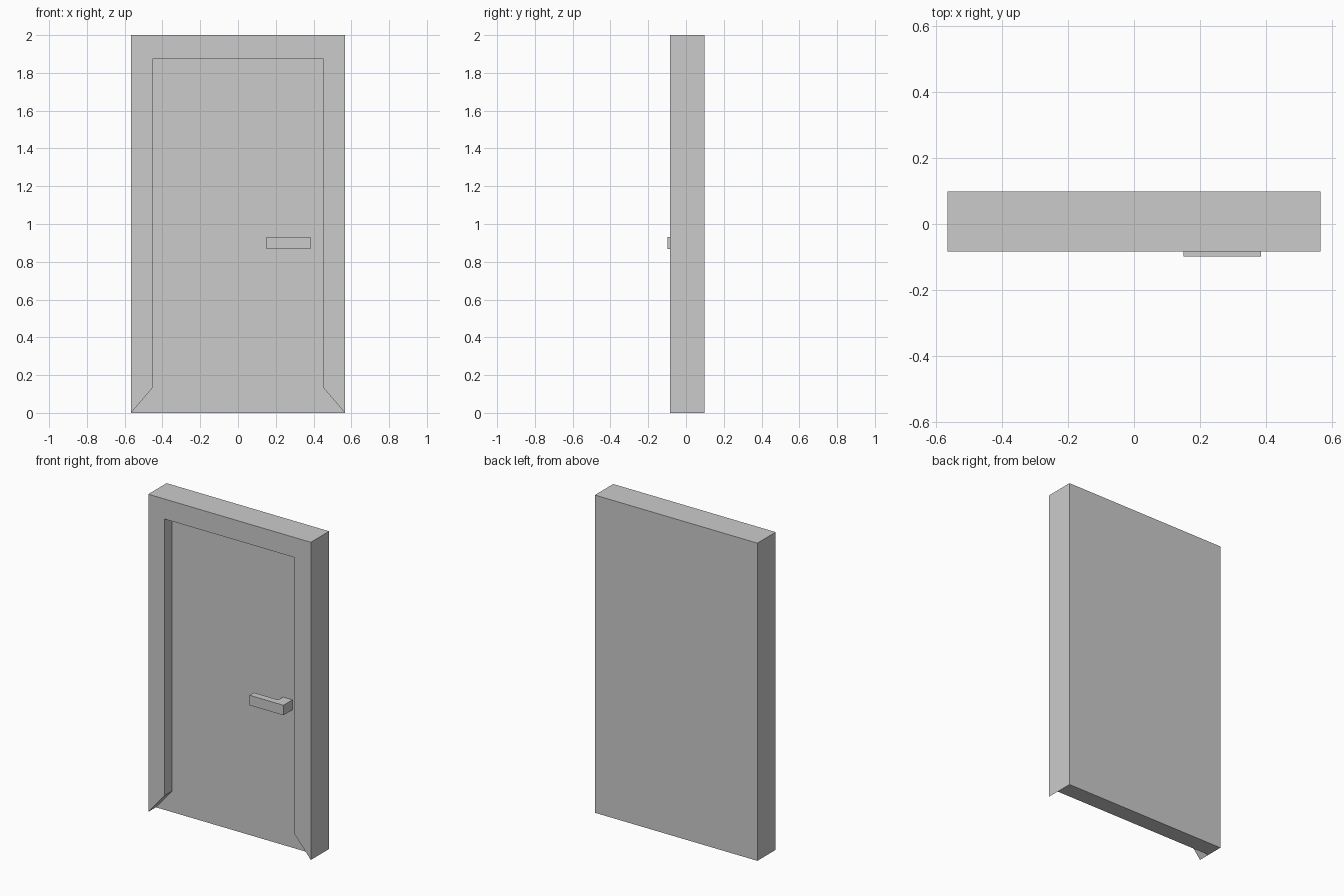
import bpy, bmesh

if "Cube" in bpy.data.objects:
    bpy.data.objects.remove(bpy.data.objects["Cube"])

W, H = 0.566, 2.0                       # frame half width, height
IW, IB, IT = 0.4525, 0.133, 1.874       # opening half width, bottom and top of reveal
FRONT, PANEL, BACK = -0.084, -0.008, 0.098


def finish(name, bm):
    bmesh.ops.recalc_face_normals(bm, faces=bm.faces)
    me = bpy.data.meshes.new(name)
    bm.to_mesh(me)
    bm.free()
    ob = bpy.data.objects.new(name, me)
    bpy.context.collection.objects.link(ob)
    return ob


def row(bm, pts, y):
    return [bm.verts.new((x, y, z)) for x, z in pts]


# Door and frame: recessed panel, jambs mitred out to the lower corners
bm = bmesh.new()
inner = [(-W, 0), (-IW, IB), (-IW, IT), (IW, IT), (IW, IB), (W, 0)]
outer = [(-W, H), (W, H)]
front_in, panel = row(bm, inner, FRONT), row(bm, inner, PANEL)
front_top = row(bm, outer, FRONT)
bl, tl, tr, br = row(bm, [(-W, 0), *outer, (W, 0)], BACK)
ftl, ftr = front_top
bm.faces.new([ftl, ftr] + front_in[::-1])                   # frame front
bm.faces.new(panel)                                         # door panel
for i in range(5):                                          # reveal
    bm.faces.new([front_in[i], front_in[i + 1], panel[i + 1], panel[i]])
bm.faces.new([front_in[0], panel[0], bl, tl, ftl])          # left side
bm.faces.new([front_in[-1], ftr, tr, br, panel[-1]])        # right side
bm.faces.new([ftl, tl, tr, ftr])                            # top
bm.faces.new([panel[0], panel[-1], br, bl])                 # underside
bm.faces.new([bl, br, tr, tl])                              # back
finish("door_and_frame", bm)

# Lever handle: L-shaped plan extruded upward
bm = bmesh.new()
plan = [(0.15, -0.098), (0.385, -0.098), (0.385, PANEL), (0.322, PANEL),
        (0.315, -0.055), (0.15, -0.055)]
face = bm.faces.new([bm.verts.new((x, y, 0.868)) for x, y in plan])
ext = bmesh.ops.extrude_face_region(bm, geom=[face], use_keep_orig=True)
bmesh.ops.translate(bm, vec=(0, 0, 0.063),
                    verts=[v for v in ext["geom"] if isinstance(v, bmesh.types.BMVert)])
finish("lever_handle", bm)
